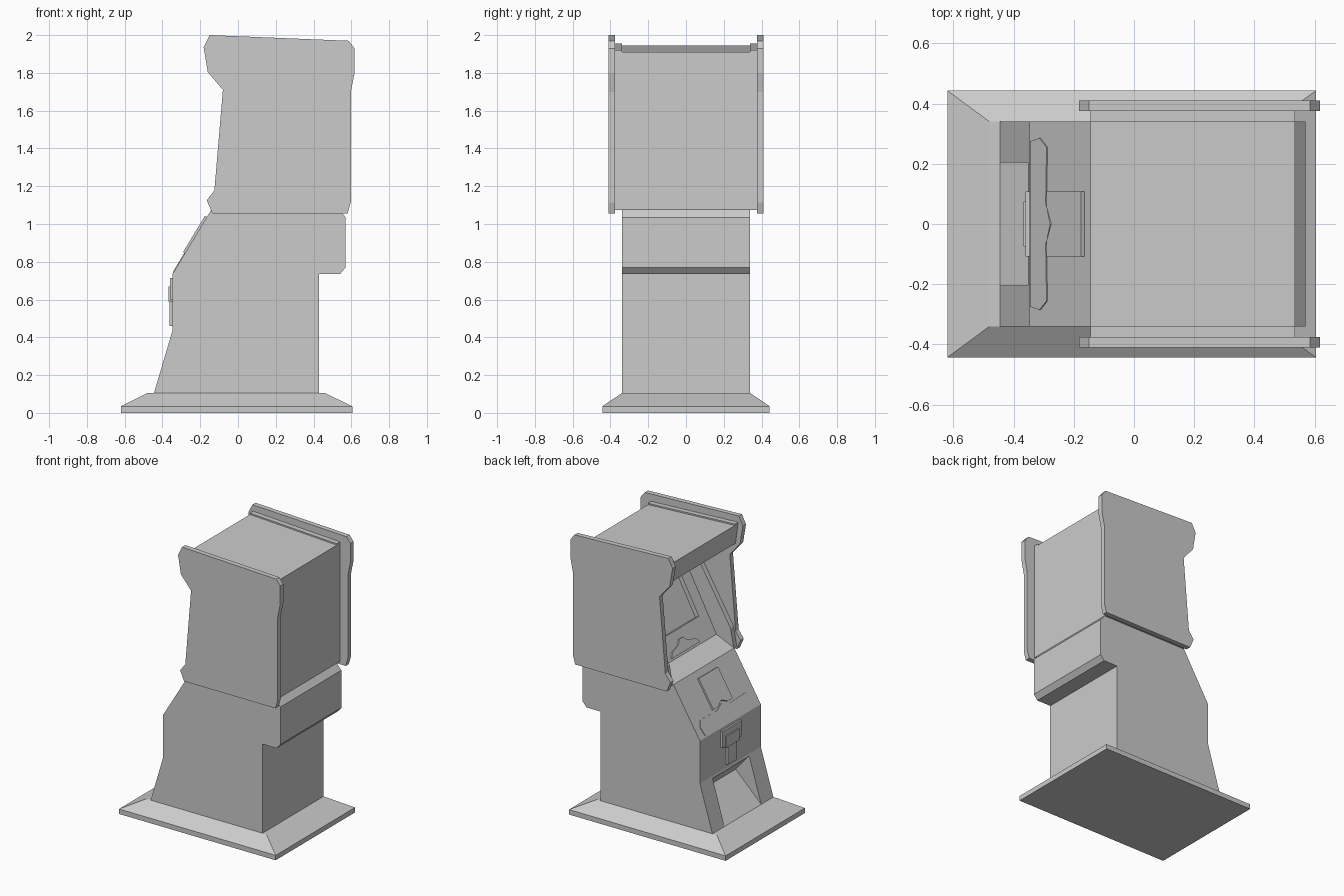
import bpy, bmesh
from mathutils import Vector

if "Cube" in bpy.data.objects:
    bpy.data.objects.remove(bpy.data.objects["Cube"])


def solid(name, ring, offset):
    """Closed ring of 3D points extruded along a vector."""
    bm = bmesh.new()
    f = bm.faces.new([bm.verts.new(p) for p in ring])
    ext = bmesh.ops.extrude_face_region(bm, geom=[f], use_keep_orig=True)
    verts = [g for g in ext["geom"] if isinstance(g, bmesh.types.BMVert)]
    bmesh.ops.translate(bm, verts=verts, vec=offset)
    bmesh.ops.recalc_face_normals(bm, faces=bm.faces)
    me = bpy.data.meshes.new(name)
    bm.to_mesh(me)
    bm.free()
    ob = bpy.data.objects.new(name, me)
    bpy.context.collection.objects.link(ob)
    return ob


def prism(name, profile, y0, y1):
    """Side-view (x, z) profile spanning y0..y1."""
    return solid(name, [(x, y0, z) for x, z in profile], (0, y1 - y0, 0))


def cut(target, cutter):
    cutter.hide_render = True
    mod = target.modifiers.new("cut", 'BOOLEAN')
    mod.object = cutter
    mod.solver = 'EXACT'
    bpy.context.view_layer.objects.active = target
    bpy.ops.object.modifier_apply(modifier=mod.name)
    bpy.data.objects.remove(cutter)


# Floor plinth with sloped skirt
plinth = prism("plinth", [(-.62, 0), (.605, 0), (.605, .035), (-.62, .035)], -.443, .443)
bm = bmesh.new()
bm.from_mesh(plinth.data)
top = next(f for f in bm.faces if f.normal.z > .9)
new = bmesh.ops.extrude_face_region(bm, geom=[top])
bmesh.ops.delete(bm, geom=[top], context='FACES_ONLY')
for v in [g for g in new["geom"] if isinstance(g, bmesh.types.BMVert)]:
    v.co = (-.48 if v.co.x < 0 else .46, .34 if v.co.y > 0 else -.34, .105)
bmesh.ops.recalc_face_normals(bm, faces=bm.faces)
bm.to_mesh(plinth.data)
bm.free()

# Lower body with foot recess
body = prism("lower_body", [
    (-.445, .105), (-.347, .435), (-.347, .735), (-.14, 1.078), (.535, 1.076),
    (.57, 1.035), (.57, .77), (.54, .735), (.43, .735), (.43, .105)], -.34, .34)
cut(body, prism("foot_cutter", [
    (-.347, .42), (-.245, .30), (-.445, .105), (-.60, .09), (-.60, .42)], -.205, .205))

# Upper housing: control panel, screen bezel, marquee and roof
p0, p1 = Vector((0, 1.137)), Vector((.32, 1.74))
housing = prism("upper_housing", [
    (-.14, 1.075), (-.125, 1.082), p0, p1, (-.125, 1.80), (-.145, 1.945),
    (.535, 1.91), (.535, 1.075)], -.34, .34)
d = (p1 - p0).normalized()
n = Vector((-d.y, d.x))
a, b = p0 + d * .16, p0 + d * .62
cut(housing, prism("screen_cutter", [a + n * .03, a - n * .03, b - n * .03, b + n * .03], -.25, .25))

# Small raised plate below the screen
ring = [(t, y) for t, y in [(.015, -.16), (.05, -.13), (.07, -.05), (.10, -.02),
                            (.10, .02), (.07, .05), (.05, .13), (.015, .16)]]
solid("bezel_plate", [((p0 + d * t).x, y, (p0 + d * t).y) for t, y in ring],
      (n.x * .01, 0, n.y * .01))

# Outer side panels and inner cheeks, both sides
panel = [(-.15, 2.0), (.585, 1.97), (.617, 1.93), (.617, 1.80), (.597, 1.70),
         (.597, 1.115), (.58, 1.055), (-.135, 1.055), (-.165, 1.125), (-.125, 1.178),
         (-.08, 1.71), (-.16, 1.805), (-.182, 1.937)]
cheek = [(-.135, 1.075), (-.11, 1.21), (.14, 1.63), (.12, 1.79), (-.125, 1.80),
         (-.145, 1.955), (.535, 1.92), (.535, 1.075)]
for side, s in (("left", 1), ("right", -1)):
    prism(side + "_side_panel", panel, s * .375, s * .41)
    prism(side + "_inner_cheek", cheek, s * .34, s * .375)

# Plates lying on the sloped front
def slope_plate(name, outline, thick):
    k = (1.078 - .735) / (.347 - .14)
    nrm = Vector((-k, 0, 1)).normalized()
    solid(name, [(x, y, .735 + (x + .347) * k) for x, y in outline], nrm * thick)


half = [(-.342, .275), (-.31, .285), (-.287, .255), (-.29, .07)]
slope_plate("slope_trim", half + [(-.275, 0)] + [(x, -y) for x, y in reversed(half)], .004)
half = [(-.165, .108), (-.28, .108), (-.28, .055)]
slope_plate("slope_panel", half + [(-.265, 0)] + [(x, -y) for x, y in reversed(half)], .012)

# Coin door: T-shaped plate with a raised cover
for name, z0, z1, w, x in (("coin_plate_upper", .60, .715, .108, -.36),
                           ("coin_plate_lower", .46, .60, .05, -.362),
                           ("coin_cover", .59, .67, .075, -.367)):
    prism(name, [(-.345, z0), (x, z0), (x, z1), (-.345, z1)], -w, w)
